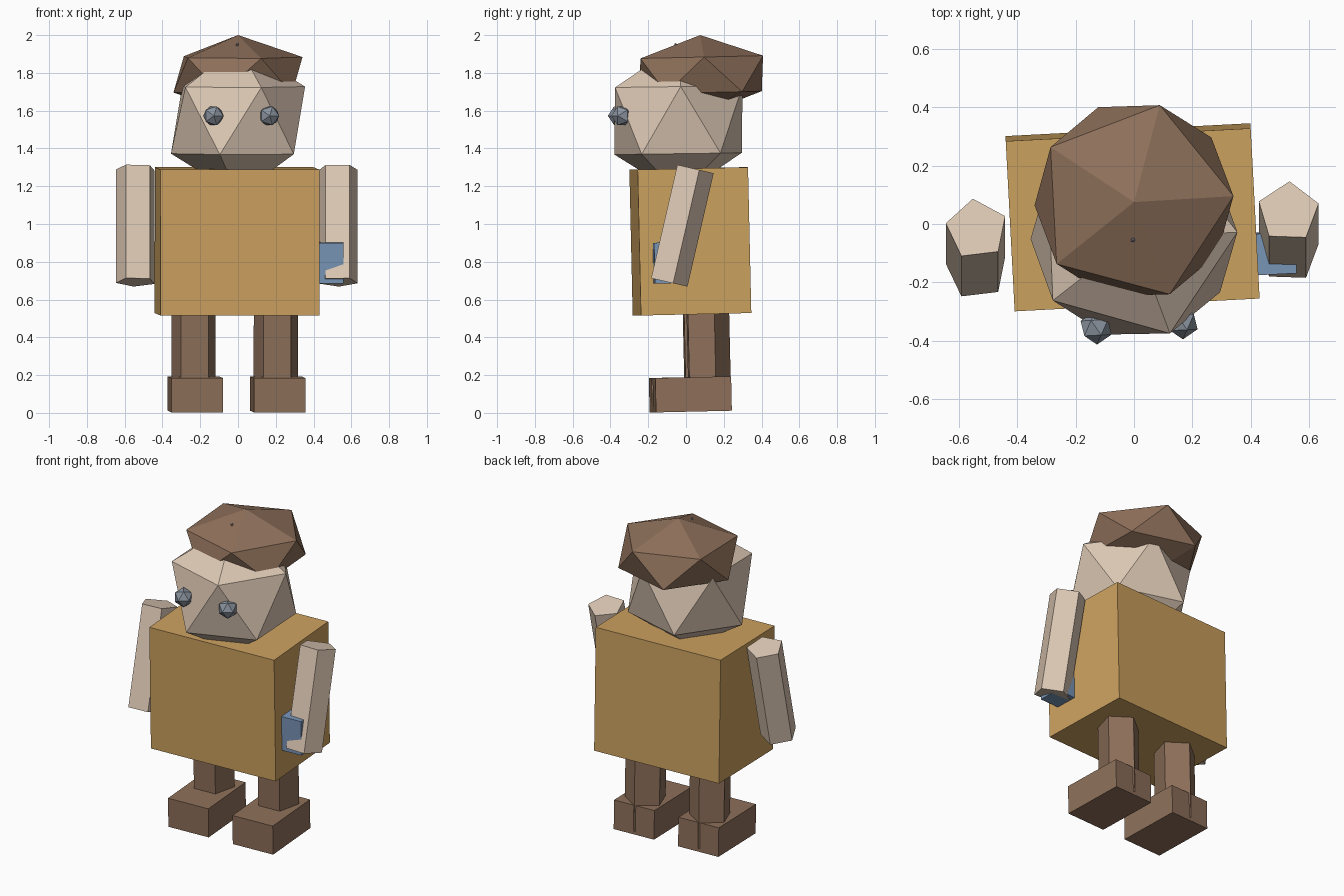
import bpy, bmesh
from math import radians, sin, cos, tau

default = bpy.data.objects.get("Cube")
if default:
    bpy.data.objects.remove(default)


def material(name, rgb):
    """One flat colour, given as 0-255 display values."""
    linear = [((c / 255 + 0.055) / 1.055) ** 2.4 for c in rgb] + [1.0]
    mat = bpy.data.materials.new(name)
    mat.use_nodes = True
    mat.diffuse_color = linear
    mat.node_tree.nodes["Principled BSDF"].inputs["Base Color"].default_value = linear
    return mat


skin = material("skin", (222, 201, 181))
shirt = material("shirt_tan", (205, 162, 96))
brown = material("brown", (142, 112, 90))
blue = material("blue", (122, 150, 184))
grey = material("grey", (138, 147, 158))

LEAN, TURN = 1.3, 3.0   # the whole figure is slightly leaned and turned


def finish(name, bm, mat, loc, rot):
    bmesh.ops.recalc_face_normals(bm, faces=bm.faces[:])
    mesh = bpy.data.meshes.new(name)
    bm.to_mesh(mesh)
    bm.free()
    mesh.materials.append(mat)
    obj = bpy.data.objects.new(name, mesh)
    obj.location = loc
    obj.rotation_euler = [radians(a) for a in rot]
    bpy.context.collection.objects.link(obj)
    return obj


def box(name, mat, loc, size, rot=(LEAN, 0, TURN)):
    bm = bmesh.new()
    bmesh.ops.create_cube(bm, size=1)
    bmesh.ops.scale(bm, vec=size, verts=bm.verts)
    return finish(name, bm, mat, loc, rot)


def ball(name, mat, loc, radius, rot=(LEAN, 0, TURN), squash=1.0):
    """Twenty-sided ball, optionally flattened in height."""
    bm = bmesh.new()
    bmesh.ops.create_icosphere(bm, subdivisions=1, radius=radius)
    bmesh.ops.scale(bm, vec=(1, 1, squash), verts=bm.verts)
    return finish(name, bm, mat, loc, rot)


def five_sided_limb(name, mat, loc, radius, length, rot, twist=0.0):
    """Pentagonal prism with one edge facing back and a flat side facing front."""
    bm = bmesh.new()
    ring = []
    for i in range(5):
        a = tau * i / 5 - radians(twist)
        ring.append(bm.verts.new((radius * sin(a), radius * cos(a), -length / 2)))
    base = bm.faces.new(ring)
    top = bmesh.ops.extrude_face_region(bm, geom=[base], use_keep_orig=True)["geom"]
    bmesh.ops.translate(bm, vec=(0, 0, length),
                        verts=[v for v in top if isinstance(v, bmesh.types.BMVert)])
    return finish(name, bm, mat, loc, rot)


# Torso and head
box("torso", shirt, (-0.005, 0.023, 0.908), (0.842, 0.585, 0.772))
ball("head", skin, (0, -0.04, 1.55), 0.397, (0.8, 0, 2.3))
ball("hair", brown, (0, 0.08, 1.79), 0.382, squash=0.55)
ball("hair_stud", grey, (-0.004, -0.055, 1.95), 0.008)

# Eyes
for side, x, y in (("right", -0.13, -0.356), ("left", 0.165, -0.338)):
    ball(side + "_eye", grey, (x, y, 1.573), 0.058, (90, 0, TURN))

# Legs and feet
for side, x, y in (("right", -0.226, 0.013), ("left", 0.21, 0.033)):
    box(side + "_foot", brown, (x, y, 0.098), (0.272, 0.402, 0.182))
    five_sided_limb(side + "_leg", brown, (x - 0.008, y + 0.078, 0.3),
                    0.123, 0.54, (LEAN, 0, TURN))

# Arms, swung forward at the bottom
for side, x, y, twist in (("right", -0.54, -0.087, 7), ("left", 0.53, -0.028, -2)):
    five_sided_limb(side + "_arm", skin, (x, y, 0.993), 0.108, 0.616,
                    (-13, 0, 0), twist)

# Small block held by the left hand
box("hand_block", blue, (0.47, -0.1, 0.794), (0.17, 0.142, 0.216))
